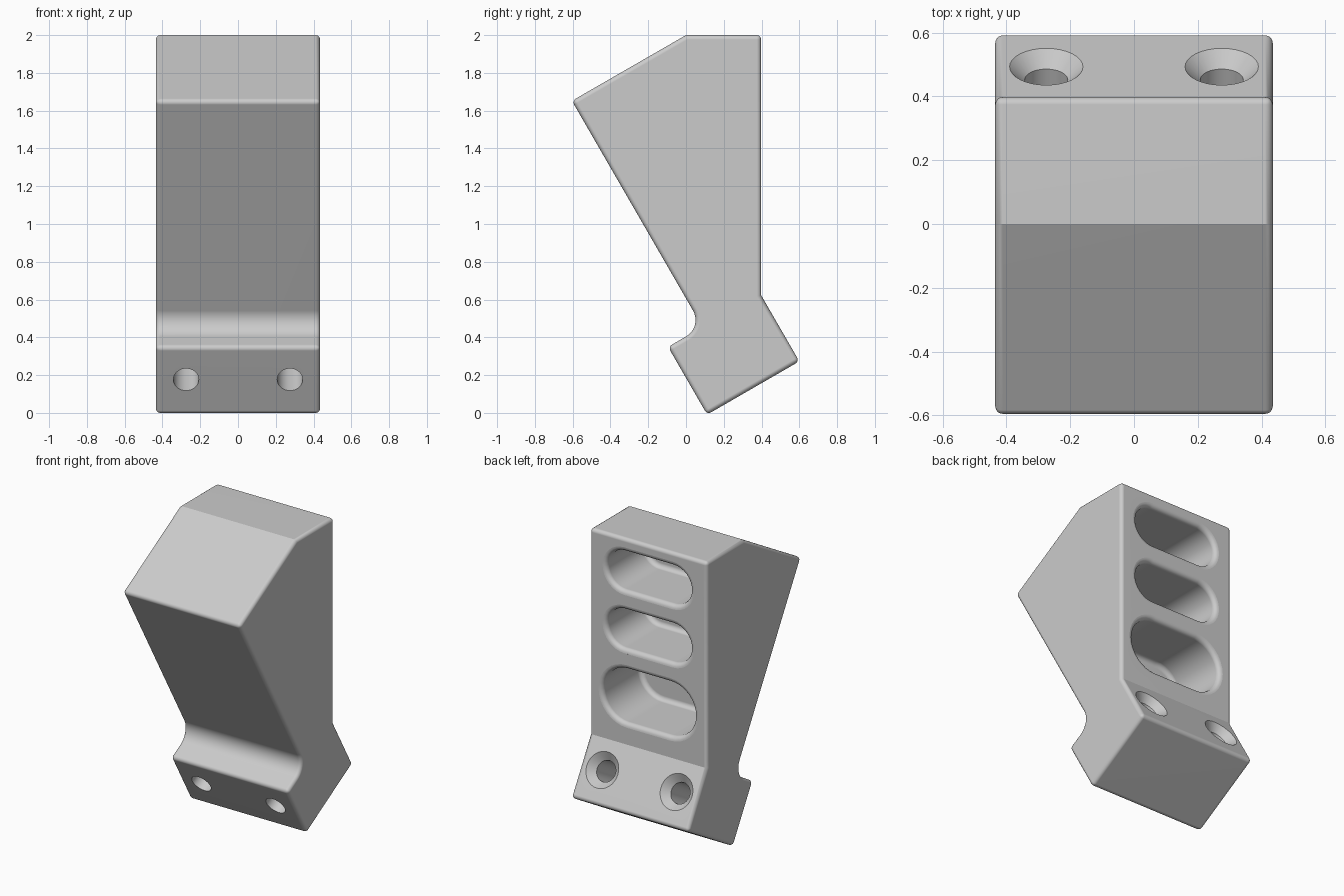
import bpy, bmesh, math
from mathutils import Matrix, Vector

if "Cube" in bpy.data.objects:
    bpy.data.objects.remove(bpy.data.objects["Cube"])

TILT = math.radians(30)
U = Vector((math.cos(TILT), math.sin(TILT)))    # along the foot, in (y, z)
W = Vector((-math.sin(TILT), math.cos(TILT)))   # up the foot, in (y, z)
HALF_WIDTH = 0.435
QUARTER = [math.pi / 2 * i / 5 for i in range(6)]

grey = bpy.data.materials.new("light_grey")
grey.diffuse_color = (0.6, 0.6, 0.6, 1)
grey.use_nodes = True
grey.node_tree.nodes["Principled BSDF"].inputs["Base Color"].default_value = grey.diffuse_color


def make_object(name, bm):
    bmesh.ops.recalc_face_normals(bm, faces=bm.faces)
    mesh = bpy.data.meshes.new(name)
    bm.to_mesh(mesh)
    bm.free()
    mesh.materials.append(grey)
    obj = bpy.data.objects.new(name, mesh)
    bpy.context.collection.objects.link(obj)
    return obj


def apply_modifier(obj, kind, **settings):
    mod = obj.modifiers.new(kind.title(), kind)
    for key, value in settings.items():
        setattr(mod, key, value)
    bpy.context.view_layer.update()
    bpy.ops.object.modifier_apply(modifier=mod.name)


def pocket_cutter(name, centre, tilt, straight, rings):
    """Loft of rounded slots; rings are (radius, depth) below the surface."""
    # Unit outline: (direction, sideways shift); a plain circle if not stretched
    outline = []
    if straight:
        for side in (1, -1):
            for i in range(17):
                a = -side * math.pi / 2 + math.pi * i / 16
                outline.append((a, side * straight))
    else:
        outline = [(2 * math.pi * i / 32, 0) for i in range(32)]
    bm = bmesh.new()
    loops = [[bm.verts.new((shift + radius * math.cos(a), radius * math.sin(a), -depth))
              for a, shift in outline] for radius, depth in rings]
    n = len(outline)
    for a, b in zip(loops, loops[1:]):
        for i in range(n):
            j = (i + 1) % n
            bm.faces.new((a[i], a[j], b[j], b[i]))
    bm.faces.new(loops[0])
    bm.faces.new(loops[-1])
    # Local z points out of the surface, which leans back by tilt
    z = Vector((0, math.cos(tilt), math.sin(tilt)))
    x = Vector((-1, 0, 0))
    frame = Matrix((x, z.cross(x), z)).transposed().to_4x4()
    bmesh.ops.transform(bm, matrix=Matrix.Translation(centre) @ frame, verts=bm.verts)
    cutter = make_object(name, bm)
    cutter.hide_render = True
    return cutter


# Side profile of the block (y, z)
bottom = Vector((0.112, -0.009))
heel = bottom + 0.5635 * U
tip = Vector((-0.604, 1.652))
ledge = bottom + 0.414 * W
inner = ledge + (tip - ledge).dot(U) * U
r = 0.1
arc_centre = inner + r * (W - U)
profile = [tip, Vector((0, 2)), Vector((0.398, 2)), heel + 0.404 * W, heel, bottom, ledge]
for i in range(11):
    a = math.pi / 2 * i / 10
    profile.append(arc_centre + r * (U * math.sin(a) - W * math.cos(a)))

# Extruded block with rounded edges
bm = bmesh.new()
left = [bm.verts.new((-HALF_WIDTH, p.x, p.y)) for p in profile]
right = [bm.verts.new((HALF_WIDTH, p.x, p.y)) for p in profile]
bm.faces.new(left)
bm.faces.new(right)
for i in range(len(profile)):
    j = (i + 1) % len(profile)
    bm.faces.new((left[i], left[j], right[j], right[i]))
block = make_object("angled_bracket", bm)
bpy.context.view_layer.objects.active = block
block.select_set(True)
apply_modifier(block, 'BEVEL', width=0.024, segments=4, limit_method='ANGLE',
               angle_limit=math.radians(35), use_clamp_overlap=False)

# Three filleted pockets in the back
cutters = []
fillet, depth = 0.03, 0.4
for z, straight, R in ((1.78, 0.18, 0.16), (1.39, 0.18, 0.16), (0.945, 0.16, 0.21)):
    rings = [(R, -0.05)]
    rings += [(R - fillet * math.sin(a), fillet * (1 - math.cos(a))) for a in QUARTER]
    rings += [(R - 2 * fillet + fillet * math.cos(a), depth - fillet + fillet * math.sin(a))
              for a in QUARTER]
    cutters.append(pocket_cutter("pocket_cutter", Vector((0, 0.398, z)), 0, straight, rings))

# Two countersunk screw holes through the foot
for x in (-0.275, 0.275):
    rings = [(0.165, -0.05), (0.115, 0), (0.0675, 0.0475), (0.0675, 0.7)]
    cutters.append(pocket_cutter("hole_cutter", Vector((x, 0.493, 0.458)), TILT, 0, rings))

for cutter in cutters:
    apply_modifier(block, 'BOOLEAN', object=cutter, operation='DIFFERENCE', solver='EXACT')
    bpy.data.objects.remove(cutter)

bpy.ops.object.shade_smooth_by_angle(angle=math.radians(25))
apply_modifier(block, 'WEIGHTED_NORMAL', keep_sharp=True)
